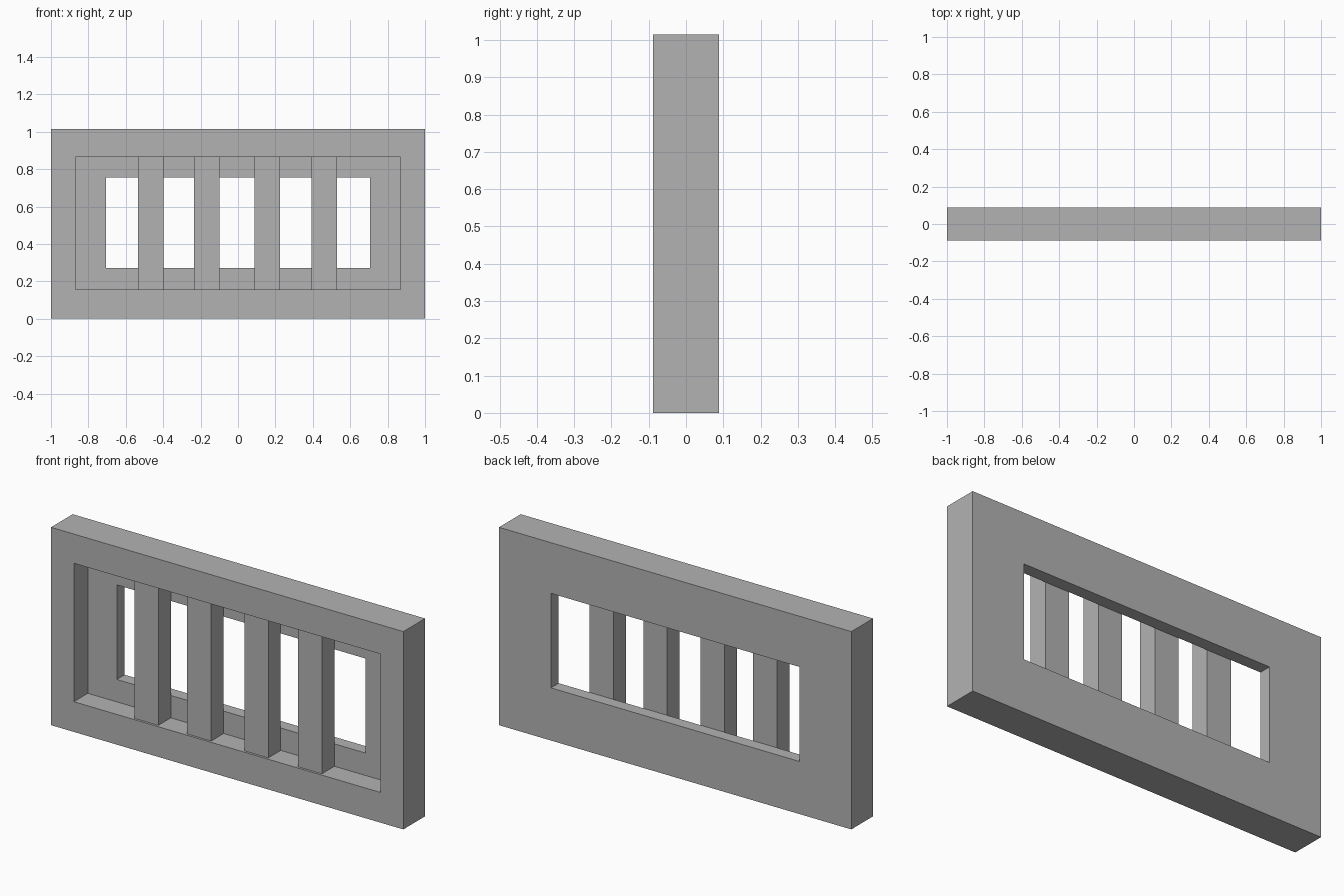
import bpy
import bmesh

cube = bpy.data.objects.get("Cube")
if cube:
    bpy.data.objects.remove(cube, do_unlink=True)

GREY = (0.45, 0.45, 0.45, 1)
mat = bpy.data.materials.new("grey")
mat.use_nodes = True
mat.diffuse_color = GREY
mat.node_tree.nodes["Principled BSDF"].inputs["Base Color"].default_value = GREY

FRONT, STEP, BACK = -0.088, 0.025, 0.088
# Rectangles as half width, bottom, top
OUTER = (1.0, 0.0, 1.015)
RECESS = (0.87, 0.155, 0.865)
OPENING = (0.705, 0.27, 0.755)


def add_object(name, bm):
    bmesh.ops.recalc_face_normals(bm, faces=bm.faces)
    mesh = bpy.data.meshes.new(name)
    bm.to_mesh(mesh)
    bm.free()
    mesh.materials.append(mat)
    obj = bpy.data.objects.new(name, mesh)
    bpy.context.collection.objects.link(obj)


def rectangle(bm, rect, y):
    w, low, high = rect
    return [bm.verts.new((x, y, z))
            for x, z in ((-w, low), (w, low), (w, high), (-w, high))]


# Frame: one closed section of rectangular loops with a stepped opening
bm = bmesh.new()
loops = [rectangle(bm, rect, y) for rect, y in (
    (OUTER, BACK), (OUTER, FRONT), (RECESS, FRONT),
    (RECESS, STEP), (OPENING, STEP), (OPENING, BACK))]
for a, b in zip(loops, loops[1:] + loops[:1]):
    for i in range(4):
        j = (i + 1) % 4
        bm.faces.new((a[i], a[j], b[j], b[i]))
add_object("frame", bm)

# Upright bars standing in the recess, against its back ledge
BAR_WIDTH, BAR_FRONT = 0.136, -0.076
for n, x in enumerate((-0.467, -0.167, 0.157, 0.462), 1):
    bm = bmesh.new()
    bmesh.ops.create_cube(bm, size=1)
    low, high = RECESS[1:]
    bmesh.ops.scale(bm, verts=bm.verts, vec=(BAR_WIDTH, STEP - BAR_FRONT, high - low))
    bmesh.ops.translate(bm, verts=bm.verts,
                        vec=(x, (STEP + BAR_FRONT) / 2, (low + high) / 2))
    add_object(f"bar_{n}", bm)
